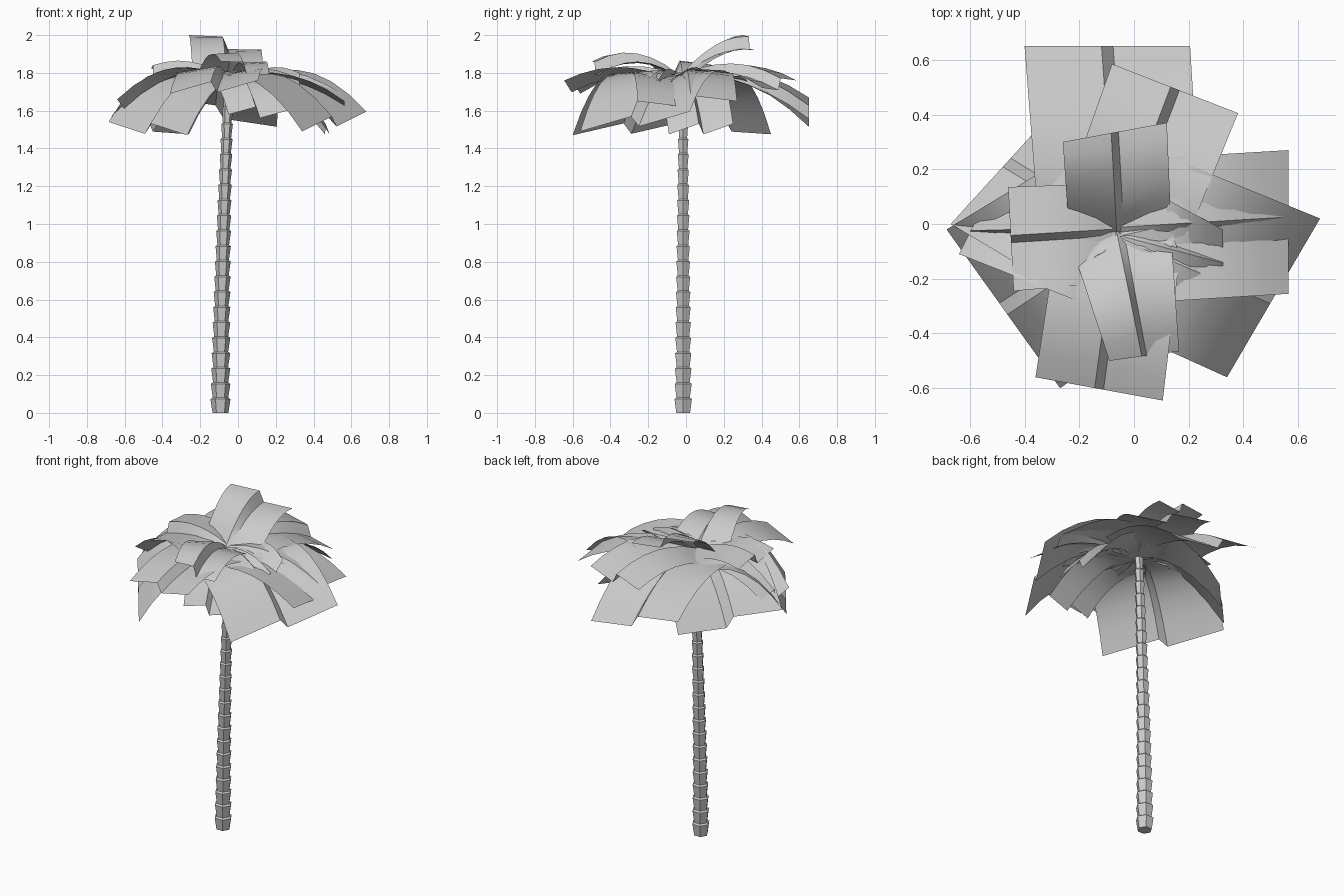
import bpy, bmesh, math
from mathutils import Vector

cube = bpy.data.objects.get("Cube")
if cube:
    bpy.data.objects.remove(cube, do_unlink=True)

grey = bpy.data.materials.new("plain grey")
grey.use_nodes = True
grey.diffuse_color = (0.6, 0.6, 0.6, 1)
grey.node_tree.nodes["Principled BSDF"].inputs["Base Color"].default_value = (0.6, 0.6, 0.6, 1)

CROWN = Vector((-0.05, -0.03, 1.78))
UP = Vector((0, 0, 1))


def finish(name, bm, angle):
    mesh = bpy.data.meshes.new(name)
    bm.to_mesh(mesh)
    bm.free()
    mesh.materials.append(grey)
    obj = bpy.data.objects.new(name, mesh)
    bpy.context.collection.objects.link(obj)
    bpy.ops.object.select_all(action='DESELECT')
    obj.select_set(True)
    bpy.context.view_layer.objects.active = obj
    bpy.ops.object.shade_smooth_by_angle(angle=math.radians(angle))


def frond(name, left, right, arch, step=-1, base=0.95, rows=6):
    """Arched card from the crown to a tip edge, with a stepped fold along its spine."""
    left, right = Vector(left), Vector(right)
    tip, half = (left + right) / 2, (right - left) / 2
    heading = Vector((tip.x - CROWN.x, tip.y - CROWN.y, 0)).normalized()
    flat = heading.cross(UP)
    if flat.dot(half) < 0:
        flat = -flat
    flat *= max(half.length * base, 0.18)
    control = (CROWN + tip) / 2 + UP * arch
    bm = bmesh.new()
    grid = []
    for i in range(rows + 1):
        t = i / rows
        spine = CROWN * (1 - t) ** 2 + control * 2 * t * (1 - t) + tip * t * t
        across = flat.lerp(half, t)
        fold = step * 0.03 * min(1, 0.3 + t)
        row = []
        for s, lift in ((-1, 0), (-0.07, -fold), (0.07, fold), (1, 0)):
            push = heading * 0.05 * abs(s) * (1 - t)
            row.append(bm.verts.new(spine + across * s + push + UP * lift))
        grid.append(row)
    for a, b in zip(grid, grid[1:]):
        for j in range(3):
            bm.faces.new((a[j], a[j + 1], b[j + 1], b[j]))
    bm.normal_update()
    if sum(f.normal.z for f in bm.faces) < 0:
        bmesh.ops.reverse_faces(bm, faces=bm.faces[:])
    finish(name, bm, 28)


# Trunk: stacked, flared six-sided sections along a gentle lean
SECTIONS = 22
HEIGHT = 1.78


def trunk_centre(z):
    return Vector((-0.093 + 0.045 * (z / HEIGHT) ** 1.6, -0.015, z))


bm = bmesh.new()
previous = None
for i in range(SECTIONS):
    radius = 0.05 - 0.026 * i / SECTIONS
    for level, flare in ((i, 0.84), (i + 0.9, 1.06)):
        c = trunk_centre(level * HEIGHT / SECTIONS)
        ring = [bm.verts.new(c + Vector((math.cos(a), math.sin(a), 0)) * radius * flare)
                for a in (math.tau * k / 6 for k in range(6))]
        if previous:
            for k in range(6):
                n = (k + 1) % 6
                bm.faces.new((previous[k], previous[n], ring[n], ring[k]))
        else:
            bm.faces.new(ring[::-1])
        previous = ring
bm.faces.new(previous)
finish("trunk", bm, 15)

# Low drooping fronds
frond("back_low_frond", (-0.4, 0.65, 1.67), (0.205, 0.65, 1.515), 0.17)
frond("front_right_low_frond", (-0.685, -0.02, 1.54), (-0.27, -0.6, 1.47), 0.24, 1)
frond("front_left_low_frond", (0.34, -0.56, 1.49), (0.68, 0.02, 1.595), 0.22)
frond("back_left_low_frond", (0.44, 0.25, 1.53), (0.485, -0.09, 1.475), 0.2, 1)
frond("back_right_low_frond", (-0.26, 0.45, 1.475), (-0.67, 0, 1.57), 0.2, 1)

# Middle fronds
frond("left_frond", (0.565, -0.255, 1.65), (0.565, 0.27, 1.65), 0.14, 1, 1.0)
frond("front_frond", (-0.36, -0.56, 1.69), (0.105, -0.645, 1.76), 0.12)
frond("back_frond", (-0.08, 0.585, 1.76), (0.38, 0.405, 1.72), 0.13)
frond("right_frond", (-0.56, 0.05, 1.62), (-0.64, -0.11, 1.66), 0.2, base=3.2)
frond("front_left_frond", (-0.05, -0.47, 1.58), (0.26, -0.44, 1.6), 0.17)

# Short upper fronds
frond("right_upper_frond", (-0.46, 0.135, 1.82), (-0.44, -0.245, 1.8), 0.08)
frond("left_upper_frond", (0.325, -0.02, 1.8), (0.325, -0.25, 1.68), 0.08, 1)
frond("front_upper_frond", (-0.09, -0.5, 1.86), (0.165, -0.465, 1.79), 0.15)
frond("back_upper_frond", (-0.26, 0.3, 2.0), (0.12, 0.37, 1.92), 0.1)
